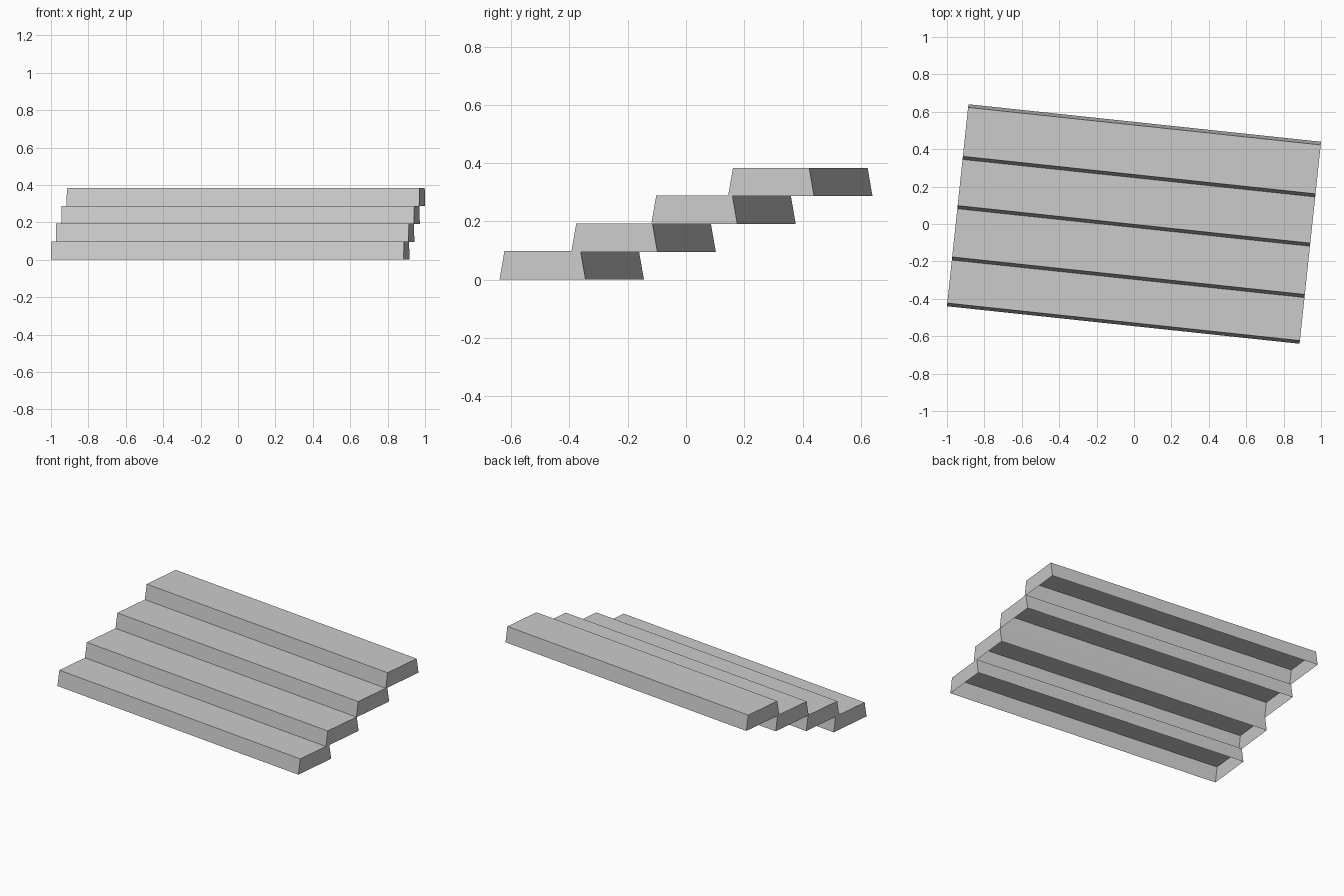
import bpy
import bmesh
import math
from mathutils import Matrix

default_cube = bpy.data.objects.get("Cube")
if default_cube:
    bpy.data.objects.remove(default_cube, do_unlink=True)

# One flat concrete grey
grey = bpy.data.materials.new("concrete_grey")
grey.use_nodes = True
colour = (0.6, 0.6, 0.6, 1)
grey.diffuse_color = colour
grey.node_tree.nodes["Principled BSDF"].inputs["Base Color"].default_value = colour

LENGTH, DEPTH, HEIGHT = 1.896, 0.297, 0.0975
RISE = 0.0955
LEAN = 0.017           # front and back walls lean inward at the top
TURN = Matrix.Rotation(math.radians(-6.07), 4, "Z")
OFFSETS = (0, 0.248, 0.524, 0.789)


def add_step(name, offset, base):
    """Tapered step shell, open underneath."""
    bm = bmesh.new()
    bmesh.ops.create_cube(bm, size=1)
    bottom = [f for f in bm.faces if f.normal.z < -0.5]
    bmesh.ops.delete(bm, geom=bottom, context="FACES_ONLY")
    for v in bm.verts:
        top = v.co.z > 0
        side = math.copysign(1, v.co.y)
        v.co.x *= LENGTH
        v.co.y = side * (DEPTH / 2 - (LEAN if top else 0))
        v.co.z = HEIGHT if top else 0
    middle = offset - OFFSETS[-1] / 2
    bmesh.ops.transform(bm, matrix=TURN @ Matrix.Translation((0, middle, base)),
                        verts=bm.verts)
    mesh = bpy.data.meshes.new(name)
    bm.to_mesh(mesh)
    bm.free()
    mesh.materials.append(grey)
    bpy.context.collection.objects.link(bpy.data.objects.new(name, mesh))


# Flight of steps, rising towards the back
for i, offset in enumerate(OFFSETS):
    add_step(f"step_{i + 1}", offset, i * RISE)
